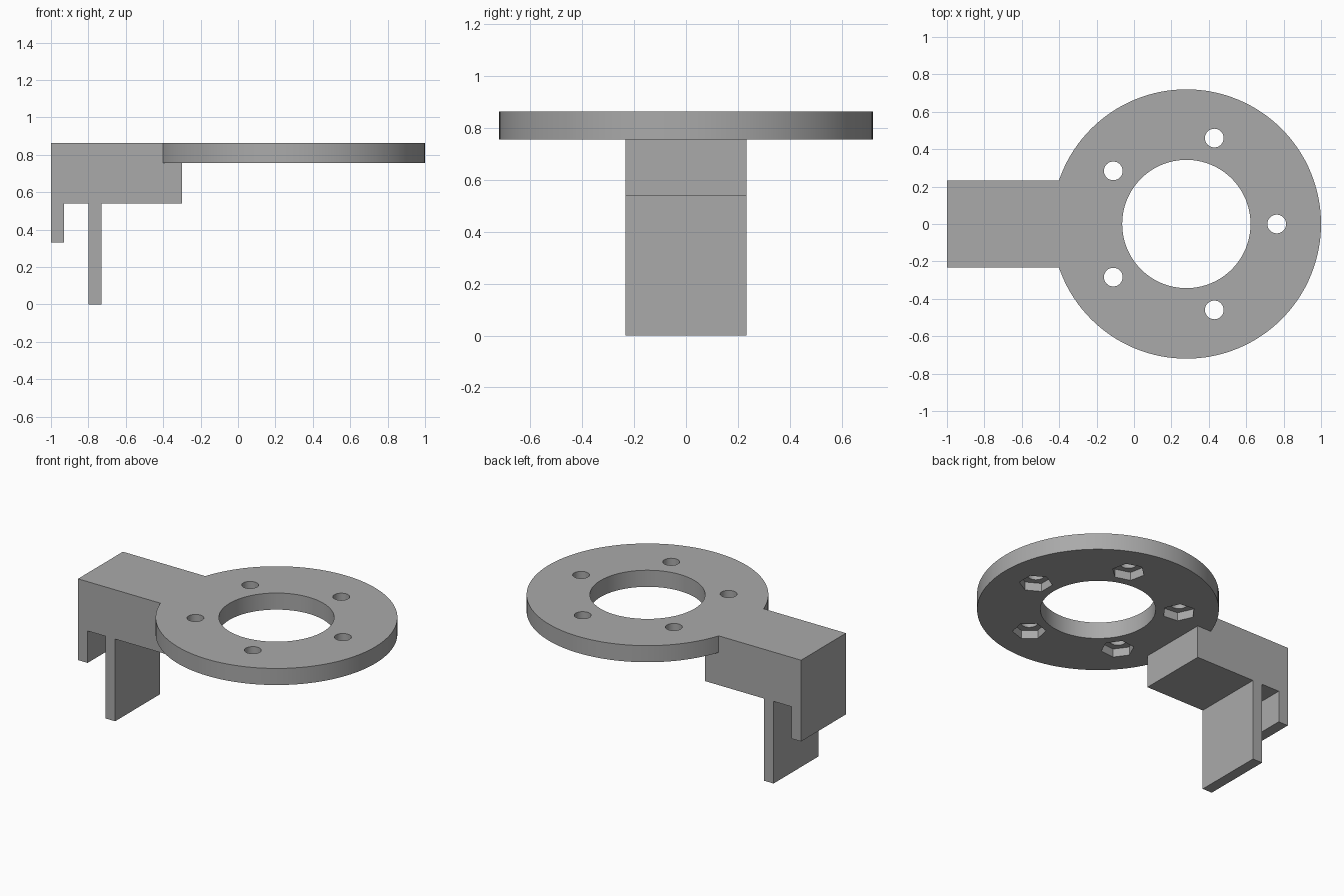
import bpy, bmesh
from math import cos, sin, tau, pi, radians

cube = bpy.data.objects.get("Cube")
if cube:
    bpy.data.objects.remove(cube, do_unlink=True)

grey = bpy.data.materials.new("plain_grey")
grey.use_nodes = True
GREY = (0.4, 0.4, 0.4, 1)
grey.diffuse_color = GREY
grey.node_tree.nodes["Principled BSDF"].inputs["Base Color"].default_value = GREY

PLATE_X, PLATE_Z, TOP = 0.28, 0.755, 0.864
HALF_WIDTH = 0.233


def prism(name, outline, extrude):
    """Closed solid made by sweeping a flat outline along a vector."""
    bm = bmesh.new()
    face = bm.faces.new([bm.verts.new(p) for p in outline])
    swept = bmesh.ops.extrude_face_region(bm, geom=[face])["geom"]
    bmesh.ops.translate(bm, vec=extrude,
                        verts=[v for v in swept if isinstance(v, bmesh.types.BMVert)])
    bmesh.ops.recalc_face_normals(bm, faces=bm.faces[:])
    mesh = bpy.data.meshes.new(name)
    bm.to_mesh(mesh)
    bm.free()
    mesh.materials.append(grey)
    obj = bpy.data.objects.new(name, mesh)
    bpy.context.collection.objects.link(obj)
    return obj


def cylinder(name, x, y, radius, z0, z1, sides, turn=0.0):
    ring = [(x + radius * cos(turn + tau * i / sides),
             y + radius * sin(turn + tau * i / sides), z0) for i in range(sides)]
    return prism(name, ring, (0, 0, z1 - z0))


def combine(target, other, operation):
    """Apply a boolean and drop the helper."""
    mod = target.modifiers.new(operation, 'BOOLEAN')
    mod.operation, mod.object, mod.solver = operation, other, 'EXACT'
    bpy.context.view_layer.objects.active = target
    bpy.ops.object.modifier_apply(modifier=mod.name)
    bpy.data.objects.remove(other, do_unlink=True)


# Clip arm: block with a short outer lip and a long inner tongue
profile = [(-1, TOP), (-1, 0.33), (-0.93, 0.33), (-0.93, 0.54), (-0.8, 0.54),
           (-0.8, 0), (-0.73, 0), (-0.73, 0.54), (-0.3, 0.54), (-0.3, TOP)]
arm = prism("clip_arm", [(x, -HALF_WIDTH, z) for x, z in profile],
            (0, 2 * HALF_WIDTH, 0))

# Round plate joined to the arm
bracket = cylinder("ring_bracket", PLATE_X, 0, 0.72, PLATE_Z, TOP, 128)
combine(bracket, arm, 'UNION')

# Large centre opening
combine(bracket, cylinder("centre_cutter", PLATE_X, 0, 0.343, 0.6, 1, 128), 'DIFFERENCE')

# Five bolt holes, each with a hexagonal nut pocket underneath
for i in range(5):
    angle = tau * i / 5
    x, y = PLATE_X + 0.483 * cos(angle), 0.483 * sin(angle)
    combine(bracket, cylinder("bolt_cutter", x, y, 0.05, 0.6, 1, 48), 'DIFFERENCE')
    combine(bracket, cylinder("nut_cutter", x, y, 0.1, 0.6, PLATE_Z + 0.055, 6,
                              angle + pi / 6), 'DIFFERENCE')

bpy.ops.object.select_all(action='DESELECT')
bracket.select_set(True)
bpy.context.view_layer.objects.active = bracket
bpy.ops.object.shade_smooth_by_angle(angle=radians(30))
